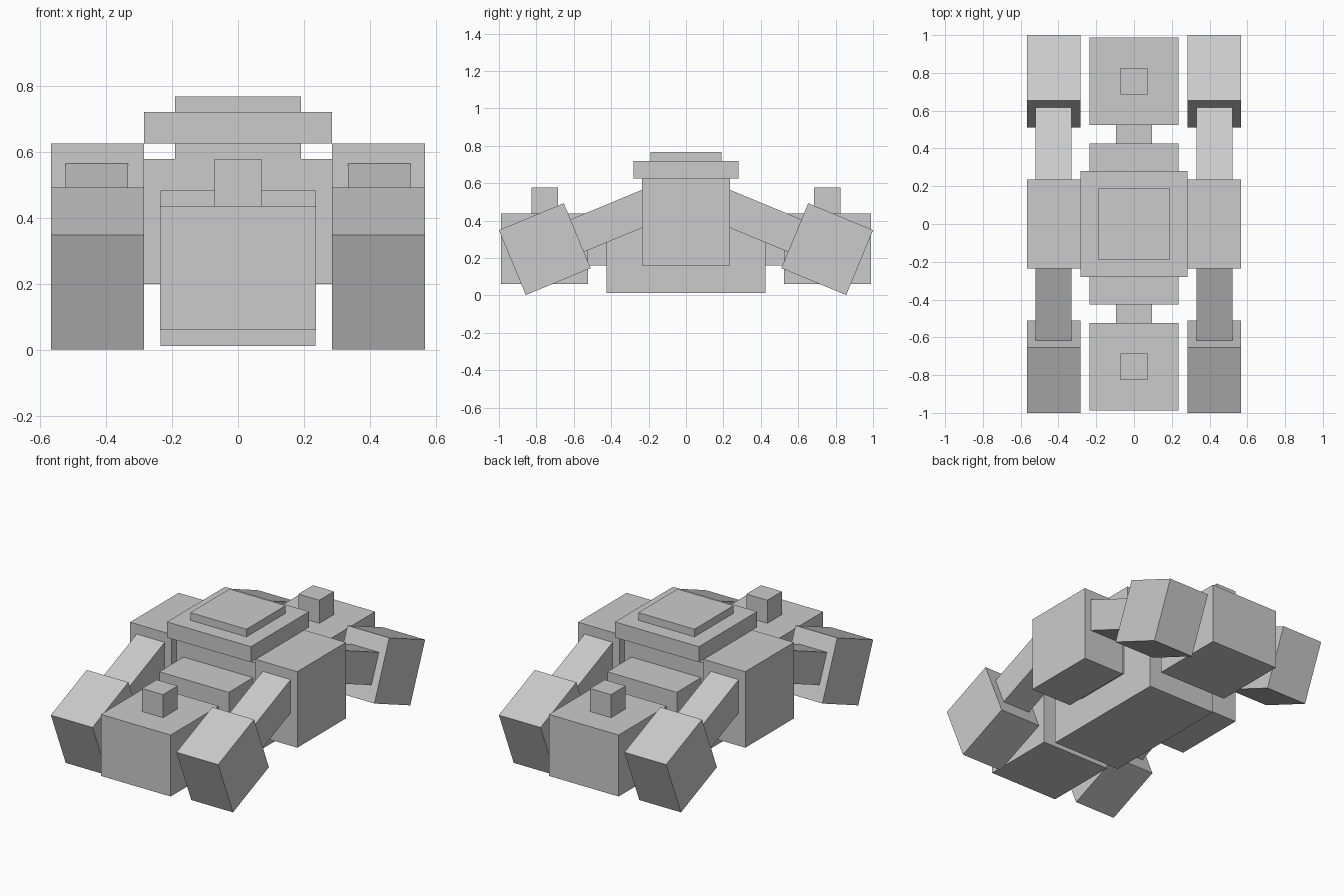
import bpy, math
from mathutils import Matrix, Vector

if "Cube" in bpy.data.objects:
    bpy.data.objects.remove(bpy.data.objects["Cube"])

TILT = math.radians(22.5)


def box(name, x, y, z, matrix=None):
    """Box spanning the given (min, max) ranges, optionally transformed."""
    bpy.ops.mesh.primitive_cube_add(size=1)
    ob = bpy.context.object
    ob.name = name
    spans = (x, y, z)
    size = Vector([b - a for a, b in spans])
    centre = Vector([(a + b) / 2 for a, b in spans])
    ob.data.transform(Matrix.Translation(centre) @ Matrix.Diagonal(size).to_4x4())
    if matrix:
        ob.data.transform(matrix)
    return ob


def centred(name, hx, hy, z):
    return box(name, (-hx, hx), (-hy, hy), z)


# Hull, cross beam and stepped roof
centred("hull", 0.235, 0.425, (0.013, 0.483))
centred("cross_beam", 0.287, 0.19, (0.2, 0.578))
centred("roof_column", 0.19, 0.189, (0.45, 0.627))
centred("roof_slab", 0.284, 0.281, (0.625, 0.72))
centred("roof_cap", 0.19, 0.189, (0.72, 0.767))

# Pods at both ends, each with a link to the hull and a small turret
for label, s in (("front", -1), ("back", 1)):
    def span(a, b):
        return tuple(sorted((s * a, s * b)))
    box(label + "_link", (-0.094, 0.094), span(0.42, 0.53), (0.16, 0.337))
    box(label + "_pod", (-0.236, 0.236), span(0.523, 0.988), (0.061, 0.437))
    box(label + "_turret", (-0.071, 0.071), span(0.685, 0.826), (0.437, 0.578))

# Side housings with a tilted arm and foot at each corner
for side, sx in (("left", -1), ("right", 1)):
    def xs(a, b):
        return tuple(sorted((sx * a, sx * b)))
    box(side + "_housing", xs(0.284, 0.566), (-0.235, 0.235), (0.16, 0.625))
    for end, sy in (("front", -1), ("back", 1)):
        m = Matrix.Translation((0, sy * 0.755, 0.2475)) @ Matrix.Rotation(-sy * TILT, 4, 'X')
        h = 0.1878
        box(f"{end}_{side}_foot", xs(0.284, 0.566), (-h, h), (-h, h), m)
        arm = tuple(sorted((-sy * 0.18, -sy * 0.66)))
        box(f"{end}_{side}_arm", xs(0.332, 0.521), arm, (-0.094, 0.094), m)
